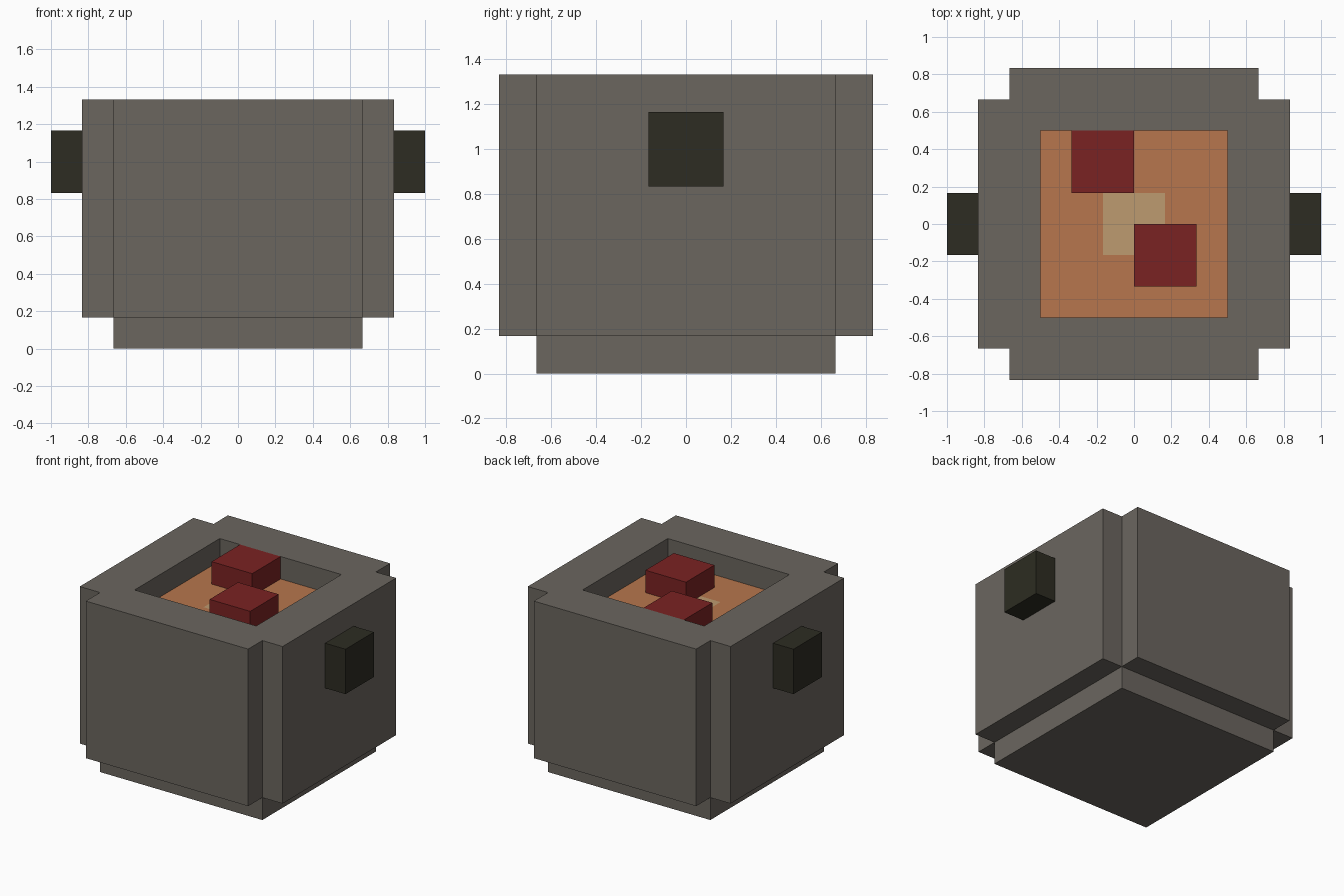
import bpy
import bmesh
import math

if "Cube" in bpy.data.objects:
    bpy.data.objects.remove(bpy.data.objects["Cube"])

U = 1 / 6  # edge length of one block


def material(name, rgb):
    mat = bpy.data.materials.new(name)
    lin = [((c / 255 + 0.055) / 1.055) ** 2.4 for c in rgb]
    mat.diffuse_color = (*lin, 1)
    mat.use_nodes = True
    mat.node_tree.nodes["Principled BSDF"].inputs["Base Color"].default_value = mat.diffuse_color
    return mat


stone = material("stone_grey", (107, 102, 95))
dark = material("dark_handle", (45, 44, 34))
red = material("red_meat", (122, 34, 34))
orange = material("orange_broth", (183, 118, 77))
tan = material("tan_broth", (190, 155, 112))


def add_mesh(name, bm, *mats):
    mesh = bpy.data.meshes.new(name)
    bm.to_mesh(mesh)
    bm.free()
    for mat in mats:
        mesh.materials.append(mat)
    obj = bpy.data.objects.new(name, mesh)
    bpy.context.collection.objects.link(obj)
    return obj


def box(name, lo, hi, mat):
    """Box between two corners given in blocks."""
    bm = bmesh.new()
    bmesh.ops.create_cube(bm, size=1)
    for v in bm.verts:
        v.co = [(lo[i] if v.co[i] < 0 else hi[i]) * U for i in range(3)]
    return add_mesh(name, bm, mat)


def square_ring(h):
    return [(-h, -h), (h, -h), (h, h), (-h, h)]


# Pot: notched outline with a raised square foot and a square opening
bm = bmesh.new()


def verts(points, z):
    return [bm.verts.new((x * U, y * U, z * U)) for x, y in points]


def bridge(a, b):
    for i in range(len(a)):
        j = (i + 1) % len(a)
        bm.faces.new((a[i], a[j], b[j], b[i]))


outline = []
for k in range(4):
    c, s = round(math.cos(k * math.pi / 2)), round(math.sin(k * math.pi / 2))
    outline += [(x * c - y * s, x * s + y * c) for x, y in ((-4, -4), (-4, -5), (4, -5))]

foot = verts(square_ring(4), 0)
low, top = verts(outline, 1), verts(outline, 8)
rim, floor = verts(square_ring(3), 8), verts(square_ring(3), 7)
bm.faces.new(foot[::-1])
bridge(low, top)
bridge(floor, rim)
for k in range(4):
    n, i = (k + 1) % 4, 3 * k
    j = (i + 3) % 12
    # foot wall, slab underside and rim top on each side
    bm.faces.new((foot[k], foot[n], low[j], low[i]))
    bm.faces.new((low[i], low[j], low[i + 2], low[i + 1]))
    bm.faces.new((top[i], top[i + 1], top[i + 2], top[j], rim[n], rim[k]))
bm.faces.new(floor)
bmesh.ops.delete(bm, geom=[f for f in bm.faces if set(f.verts) == set(floor)],
                 context='FACES_ONLY')
bmesh.ops.recalc_face_normals(bm, faces=bm.faces)
add_mesh("pot", bm, stone)

# Broth surface with a lighter patch in the centre
bm = bmesh.new()
bmesh.ops.create_grid(bm, x_segments=6, y_segments=6, size=3 * U)
for v in bm.verts:
    v.co.z = 7 * U
for f in bm.faces:
    m = f.calc_center_median()
    f.material_index = int(max(abs(m.x), abs(m.y)) < U)
add_mesh("broth", bm, orange, tan)

# Floating chunks
box("back_chunk", (-2, 1, 7), (0, 3, 8), red)
box("front_chunk", (0, -2, 7), (2, 0, 8), red)

# Side handles
box("left_handle", (-6, -1, 5), (-5, 1, 7), dark)
box("right_handle", (5, -1, 5), (6, 1, 7), dark)
